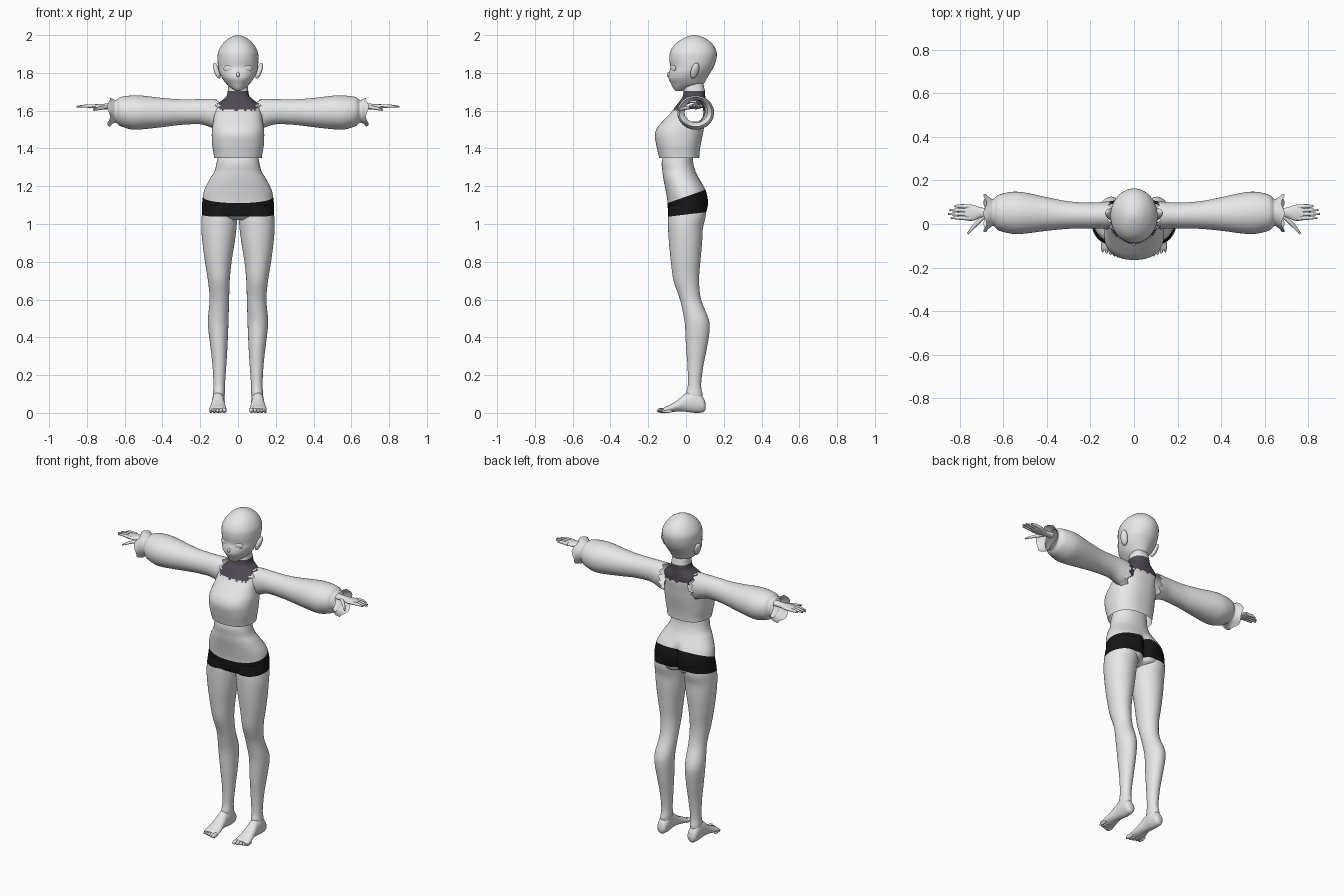
import bpy, bmesh
from math import cos, sin, pi, atan2, exp, hypot, radians
from mathutils import Matrix, Vector

cube = bpy.data.objects.get("Cube")
if cube:
    bpy.data.objects.remove(cube)


def material(name, rgb):
    mat = bpy.data.materials.new(name)
    mat.use_nodes = True
    color = (*rgb, 1)
    mat.diffuse_color = color
    mat.node_tree.nodes["Principled BSDF"].inputs["Base Color"].default_value = color
    return mat


GREY = material("pale grey", (0.8, 0.8, 0.8))
COLLAR = material("charcoal", (0.075, 0.07, 0.085))
BLACK = material("black", (0.008, 0.008, 0.008))
WHITE = material("eye white", (1, 1, 1))


def spline(rings, steps):
    """Catmull-Rom interpolation through a list of rings."""
    out = []
    last = len(rings) - 1
    for i in range(last):
        quad = [rings[max(i - 1, 0)], rings[i], rings[i + 1], rings[min(i + 2, last)]]
        for s in range(steps):
            t = s / steps
            out.append([b + t / 2 * (c - a + t * (2*a - 5*b + 4*c - d + t * (3*(b - c) + d - a)))
                        for a, b, c, d in zip(*quad)])
    return out + [list(rings[-1])]


def finish(name, bm, mats, mirror=False, rule=None):
    bmesh.ops.recalc_face_normals(bm, faces=bm.faces[:])
    mesh = bpy.data.meshes.new(name)
    for face in bm.faces:
        face.smooth = True
        if rule:
            face.material_index = rule(face.calc_center_median())
    bm.to_mesh(mesh)
    bm.free()
    mesh.set_sharp_from_angle(angle=radians(50))
    return add(name, mesh, mats, mirror)


def add(name, data, mats, mirror):
    for mat in mats:
        data.materials.append(mat)
    obj = bpy.data.objects.new(name, data)
    bpy.context.collection.objects.link(obj)
    if mirror:
        obj.modifiers.new("Mirror", "MIRROR")
    return obj


def loft(name, axis, rings, mats=(GREY,), power=2, sides=40, steps=5, caps=True,
         mirror=False, warp=None, cuts=(), rule=None, hole=None):
    """Skin rings of (position, min u, max u, min v, max v) along an axis."""
    bm = bmesh.new()
    loops = []
    for t, u0, u1, v0, v1 in spline(rings, steps):
        loop = []
        for k in range(sides):
            c, s = cos(2 * pi * k / sides), sin(2 * pi * k / sides)
            u = (u0 + u1) / 2 + (u1 - u0) / 2 * abs(c) ** (2 / power) * (1 if c > 0 else -1)
            v = (v0 + v1) / 2 + (v1 - v0) / 2 * abs(s) ** (2 / power) * (1 if s > 0 else -1)
            co = Vector({"x": (t, u, v), "y": (u, t, v), "z": (u, v, t)}[axis])
            loop.append(bm.verts.new(warp(co) if warp else co))
        loops.append(loop)
    for a, b in zip(loops, loops[1:]):
        for k in range(sides):
            j = (k + 1) % sides
            bm.faces.new((a[k], a[j], b[j], b[k]))
    if caps:
        bm.faces.new(loops[0])
        bm.faces.new(loops[-1])
    for point, normal in cuts:
        bmesh.ops.bisect_plane(bm, geom=bm.verts[:] + bm.edges[:] + bm.faces[:],
                               plane_co=point, plane_no=normal)
    if hole:
        gone = [f for f in bm.faces if hole(f.calc_center_median())]
        bmesh.ops.delete(bm, geom=gone, context="FACES")
    return finish(name, bm, mats, mirror, rule)


def ball(bm, center, size, turn=(0, 0, 0)):
    matrix = Matrix.Translation(center)
    for angle, axis in zip(turn, "XYZ"):
        matrix = matrix @ Matrix.Rotation(radians(angle), 4, axis)
    bmesh.ops.create_uvsphere(bm, u_segments=20, v_segments=12, radius=1,
                              matrix=matrix @ Matrix.Diagonal((*size, 1)))


def centred(rows):
    """Turn (z, front, back, half width) rows into full rings."""
    return [(z, -w, w, front, back) for z, front, back, w in rows]


# Head and face
loft("head", "z", centred([
    (1.705, -.055, -.02, .015), (1.72, -.068, .03, .036), (1.74, -.078, .09, .06),
    (1.77, -.092, .11, .083), (1.8, -.09, .128, .098), (1.83, -.083, .146, .105),
    (1.87, -.088, .16, .108), (1.91, -.084, .162, .105), (1.95, -.06, .143, .084),
    (1.98, -.02, .107, .053), (1.995, .015, .07, .024), (2, .038, .045, .003)]))

bm = bmesh.new()
ball(bm, (0, -.088, 1.79), (.009, .014, .014), (-25, 0, 0))
finish("nose", bm, [GREY])
bm = bmesh.new()
ball(bm, (.112, .047, 1.812), (.015, .022, .045), (-15, 18, 20))
finish("ears", bm, [GREY], mirror=True)
bm = bmesh.new()
ball(bm, (.053, -.066, 1.823), (.026, .006, .016), (0, 0, 27))
finish("eyes", bm, [WHITE], mirror=True)


# Cropped shirt with ragged collar, open at the hem and armholes
def collar_rule(c):
    ragged = .008 * sin(c.x * 260)
    return int(1.604 + ragged / 2 < c.z < 1.708 and abs(c.x) < .1 + .008 * sin(c.z * 300))


loft("shirt_and_collar", "z", centred([
    (1.35, -.142, .07, .126), (1.38, -.149, .072, .13), (1.42, -.158, .078, .137),
    (1.47, -.165, .088, .139), (1.51, -.152, .095, .137), (1.55, -.118, .1, .13),
    (1.59, -.08, .105, .126), (1.63, -.05, .106, .113), (1.655, -.03, .104, .085),
    (1.675, -.018, .102, .062), (1.705, -.012, .1, .054), (1.77, -.005, .085, .048)]),
    mats=(GREY, COLLAR), power=2.4, sides=64, caps=False, rule=collar_rule,
    hole=lambda c: abs(c.x) > .08 and hypot(c.y - .042, c.z - 1.59) < .052)


# Puffed sleeves with flared, wavy cuffs and a torn shoulder edge
def fray(co):
    angle = atan2(co.z - 1.595, co.y - .05)
    if co.x > .67:
        co.x += (co.x - .67) * .5 * sin(5 * angle)
    elif co.x < .125:
        co.x += .012 * sin(10 * angle)
    return co


loft("sleeves", "x", [
    (.11, -.025, .104, 1.5, 1.662), (.14, -.022, .102, 1.51, 1.662),
    (.2, -.02, .098, 1.528, 1.661), (.3, -.022, .104, 1.525, 1.66),
    (.4, -.031, .123, 1.513, 1.667), (.5, -.044, .144, 1.502, 1.679),
    (.56, -.045, .148, 1.5, 1.68), (.62, -.03, .135, 1.517, 1.673),
    (.645, -.01, .115, 1.535, 1.657), (.66, -.015, .12, 1.533, 1.661),
    (.685, -.038, .138, 1.515, 1.672)], caps=False, mirror=True, warp=fray)

# Hands
loft("palms", "x", [
    (.65, .03, .075, 1.607, 1.64), (.7, .03, .075, 1.607, 1.637),
    (.735, .016, .087, 1.608, 1.635), (.77, .016, .09, 1.613, 1.633),
    (.78, .024, .083, 1.617, 1.63)], sides=20, mirror=True)

fingers = bpy.data.curves.new("fingers", "CURVE")
fingers.dimensions = "3D"
fingers.bevel_depth = 1
fingers.bevel_resolution = 2
fingers.use_fill_caps = True
paths = [[(.69, .035, 1.62), (.735, -.01, 1.612), (.765, -.045, 1.603)]]
for i, reach in enumerate((.842, .855, .848, .825)):
    y = .026 + .018 * i
    paths.append([(.755, y, 1.623), (.8, y + .002, 1.625), (reach, y + .002, 1.621)])
for path in paths:
    line = fingers.splines.new("POLY")
    line.points.add(2)
    for point, co, radius in zip(line.points, path, (.0105, .009, .004)):
        point.co = (*co, 1)
        point.radius = radius
    line.use_smooth = True
add("fingers", fingers, [GREY], True)

# Shorts are painted between two slanted planes cut through hips and legs
WAIST = ((0, 0, 1.145), (0, -.35, 1))
HEM = ((0, 0, 1.05), (0, -.12, 1))


def shorts_rule(c):
    return int(c.z < 1.145 + .35 * c.y and c.z > 1.05 + .12 * c.y)


def buttocks(co):
    if co.y > 0 and co.z < 1.22:
        co.y -= .03 * exp(-(co.x / .022) ** 2) * min(1, (1.22 - co.z) / .06)
    return co


loft("waist_and_hips", "z", centred([
    (1.4, -.11, .04, .1), (1.33, -.128, .038, .112), (1.28, -.125, .05, .124),
    (1.24, -.12, .07, .148), (1.18, -.108, .106, .178), (1.12, -.098, .119, .189),
    (1.07, -.096, .112, .19), (1.04, -.09, .095, .17), (1.02, -.06, .05, .09)]),
    mats=(GREY, BLACK), power=2.2, sides=64, warp=buttocks,
    cuts=(WAIST, HEM), rule=shorts_rule)

# Legs
loft("legs", "z", [
    (1.1, .01, .185, -.09, .105), (1.04, .005, .192, -.096, .104),
    (.98, .008, .194, -.095, .09), (.9, .018, .188, -.09, .085),
    (.8, .034, .175, -.08, .076), (.7, .044, .159, -.066, .069),
    (.6, .047, .15, -.032, .08), (.5, .05, .159, -.01, .119),
    (.44, .052, .157, -.004, .125), (.35, .056, .146, 0, .112),
    (.25, .062, .135, .008, .092), (.15, .069, .13, .01, .08),
    (.1, .07, .133, 0, .087), (.06, .074, .132, .005, .085)],
    mats=(GREY, BLACK), mirror=True, cuts=(WAIST, HEM), rule=shorts_rule)

# Feet and toes
loft("feet", "y", [
    (.104, .09, .115, .02, .045), (.092, .076, .132, .004, .08),
    (.05, .07, .137, 0, .118), (0, .072, .138, .006, .105),
    (-.04, .068, .143, .008, .072), (-.08, .062, .15, .003, .046),
    (-.11, .06, .152, .002, .032), (-.122, .066, .147, .006, .024)],
    sides=28, mirror=True)

bm = bmesh.new()
for i in range(5):
    size = .0135 - .0012 * i
    ball(bm, (.072 + .018 * i, -.125 + .006 * i, size), (size * .9, .03, size))
finish("toes", bm, [GREY], mirror=True)
